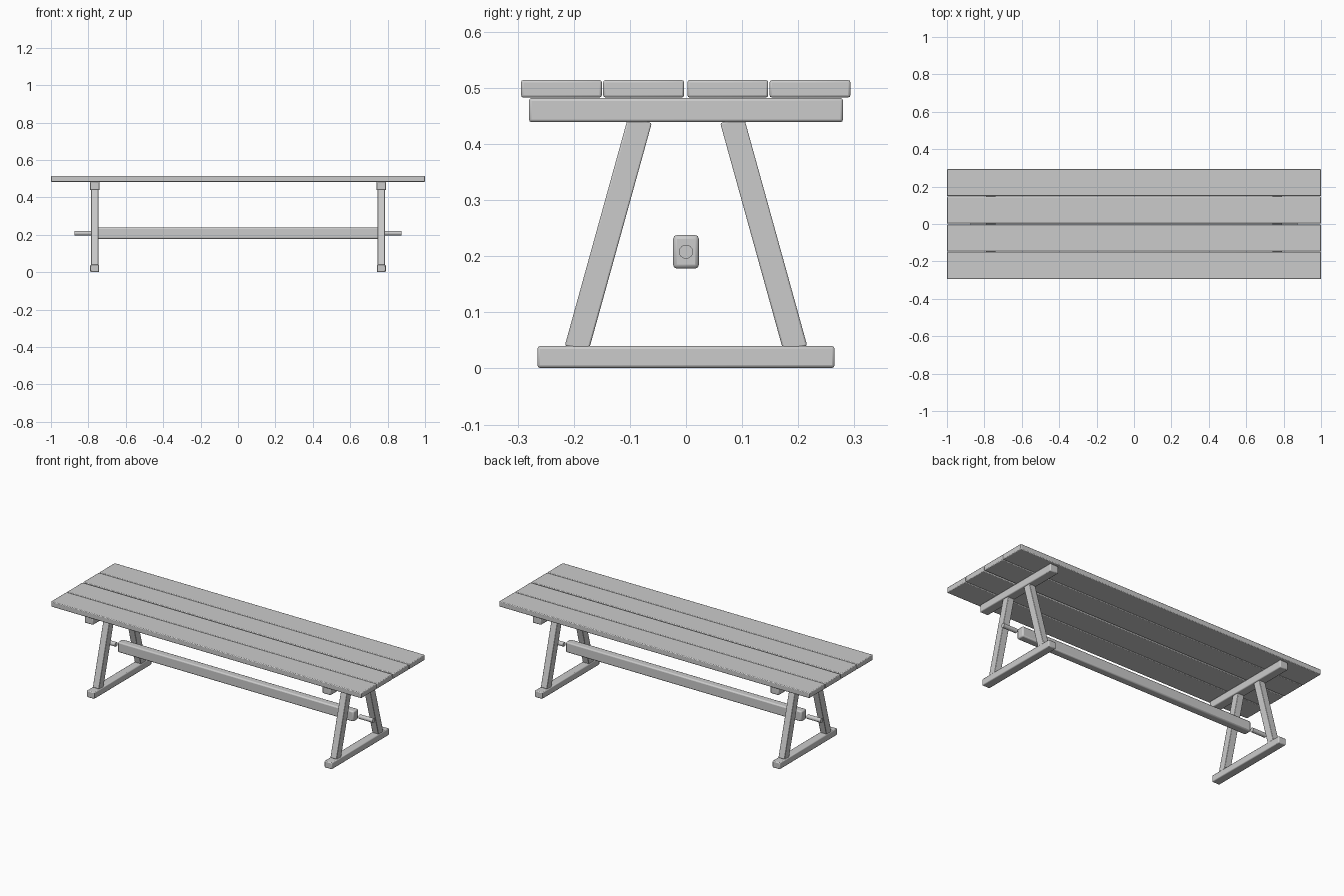
import bpy, math

if "Cube" in bpy.data.objects:
    bpy.data.objects.remove(bpy.data.objects["Cube"])


def finish(ob, bevel):
    # small chamfered edges on the timber
    if bevel:
        m = ob.modifiers.new("edges", 'BEVEL')
        m.width = bevel
        m.segments = 2
        m.limit_method = 'ANGLE'
    bpy.context.view_layer.objects.active = ob
    bpy.ops.object.shade_smooth_by_angle(angle=math.radians(30))
    return ob


def timber(name, loc, size, tilt=0.0, bevel=0.005):
    bpy.ops.mesh.primitive_cube_add(size=1, location=loc)
    ob = bpy.context.object
    ob.name = name
    ob.scale = size
    bpy.ops.object.transform_apply(location=False, rotation=False, scale=True)
    ob.rotation_euler.x = tilt
    return finish(ob, bevel)


# Table top: four planks with narrow gaps
for i, y in enumerate((-0.222, -0.0755, 0.0745, 0.221)):
    timber(f"top_plank_{i + 1}", (0, y, 0.4985), (2.0, 0.144, 0.031), bevel=0.004)

# Leg line: centre height/offset of the splayed legs, ends tucked into the rails
z0, y0, z1, y1 = 0.035, 0.195, 0.443, 0.082
tilt = math.atan2(y0 - y1, z1 - z0)
length = math.hypot(y0 - y1, z1 - z0)

for side, s in (("left", -1), ("right", 1)):
    x = s * 0.766
    # End frame rails
    timber(f"{side}_top_rail", (x, 0, 0.4605), (0.053, 0.56, 0.043))
    timber(f"{side}_foot_rail", (x, 0, 0.0205), (0.048, 0.53, 0.039))
    # Splayed legs
    for face, f in (("front", -1), ("back", 1)):
        timber(f"{side}_{face}_leg", (x, f * (y0 + y1) / 2, (z0 + z1) / 2),
               (0.04, 0.0435, length), tilt=f * tilt, bevel=0.003)
    # Peg beyond the stretcher end
    bpy.ops.mesh.primitive_cylinder_add(vertices=16, radius=0.0125, depth=0.09,
                                        location=(s * 0.83, 0, 0.208),
                                        rotation=(0, math.pi / 2, 0))
    peg = bpy.context.object
    peg.name = f"{side}_peg"
    finish(peg, 0)

# Long stretcher
timber("stretcher_beam", (0, 0, 0.208), (1.52, 0.046, 0.06), bevel=0.007)
